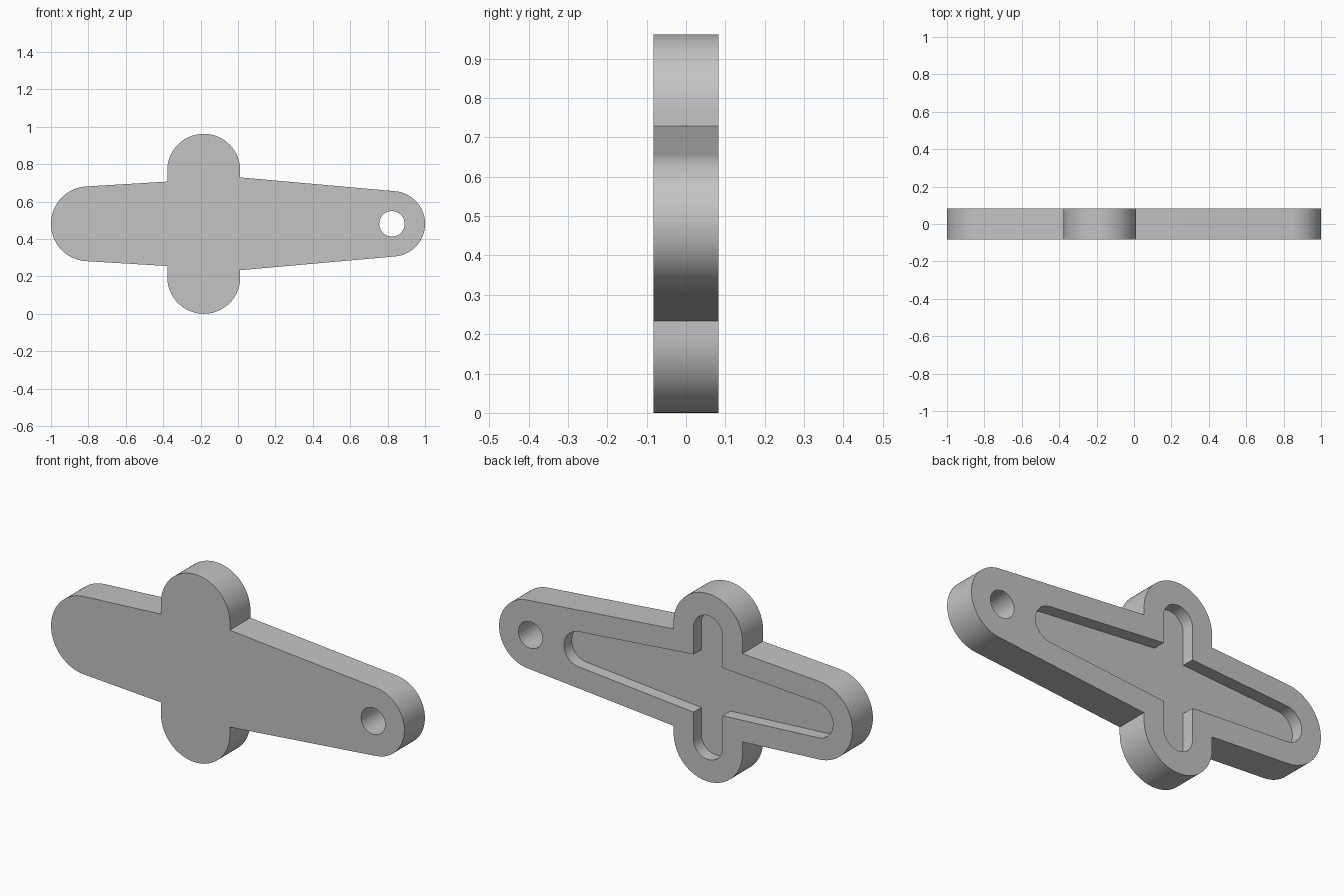
import bpy
import bmesh
from math import sin, cos, tan, atan, pi

cube = bpy.data.objects.get("Cube")
if cube:
    bpy.data.objects.remove(cube, do_unlink=True)

HALF = 0.083            # half thickness of the plate
MID_Z = 0.481           # height of the long axis
CROSS_X = -0.183        # centre of the crossing arm
CROSS_Z = 0.286         # offset of its rounded ends
LEFT_SLOPE, RIGHT_SLOPE = atan(0.06), atan(0.089)
STEPS = 40

grey = bpy.data.materials.new("grey")
grey.use_nodes = True
colour = (0.55, 0.55, 0.55, 1)
grey.diffuse_color = colour
grey.node_tree.nodes["Principled BSDF"].inputs["Base Color"].default_value = colour


def arc(x, z, r, start, end):
    angles = [start + (end - start) * i / STEPS for i in range(STEPS + 1)]
    return [(x + r * cos(a), z + r * sin(a)) for a in angles]


def cross_outline(left_x, left_r, right_x, right_r, cross_r):
    """Tapered long arm with round ends, crossed by a round-ended short arm."""
    x0, x1 = CROSS_X - cross_r, CROSS_X + cross_r
    h0 = left_r / cos(LEFT_SLOPE) + tan(LEFT_SLOPE) * (x0 - left_x)
    h1 = right_r / cos(RIGHT_SLOPE) + tan(RIGHT_SLOPE) * (right_x - x1)
    q = pi / 2
    pts = arc(right_x, 0, right_r, RIGHT_SLOPE - q, q - RIGHT_SLOPE)
    pts += [(x1, h1)] + arc(CROSS_X, CROSS_Z, cross_r, 0, pi) + [(x0, h0)]
    pts += arc(left_x, 0, left_r, q + LEFT_SLOPE, 3 * q - LEFT_SLOPE)
    pts += [(x0, -h0)] + arc(CROSS_X, -CROSS_Z, cross_r, pi, 2 * pi) + [(x1, -h1)]
    return pts


def prism(name, outline, y0, y1):
    bm = bmesh.new()
    face = bm.faces.new([bm.verts.new((x, y0, MID_Z + z)) for x, z in outline])
    new = bmesh.ops.extrude_face_region(bm, geom=[face])["geom"]
    moved = [v for v in new if isinstance(v, bmesh.types.BMVert)]
    bmesh.ops.translate(bm, verts=moved, vec=(0, y1 - y0, 0))
    bmesh.ops.recalc_face_normals(bm, faces=bm.faces)
    mesh = bpy.data.meshes.new(name)
    bm.to_mesh(mesh)
    bm.free()
    mesh.materials.append(grey)
    obj = bpy.data.objects.new(name, mesh)
    bpy.context.collection.objects.link(obj)
    return obj


# Solid plate
plate = prism("cross_plate", cross_outline(-0.8, 0.2, 0.825, 0.175, 0.195), -HALF, HALF)

# Recess in the back and the through hole
cutters = [
    prism("back_recess", cross_outline(-0.8, 0.09, 0.543, 0.09, 0.082), HALF - 0.063, HALF + 0.1),
    prism("end_hole", arc(0.823, 0, 0.068, 0, 2 * pi)[:-1], -0.2, 0.2),
]
for cutter in cutters:
    cutter.hide_render = True
    cut = plate.modifiers.new(cutter.name, "BOOLEAN")
    cut.operation = "DIFFERENCE"
    cut.solver = "EXACT"
    cut.object = cutter

# Bake the cuts and drop the cutters
bpy.context.view_layer.update()
graph = bpy.context.evaluated_depsgraph_get()
baked = bpy.data.meshes.new_from_object(plate.evaluated_get(graph))
plate.modifiers.clear()
plate.data = baked
for cutter in cutters:
    bpy.data.objects.remove(cutter, do_unlink=True)

# Smooth rounded walls, keep hard rims
for obj in bpy.context.selected_objects:
    obj.select_set(False)
plate.select_set(True)
bpy.context.view_layer.objects.active = plate
bpy.ops.object.shade_smooth_by_angle(angle=pi / 6)
